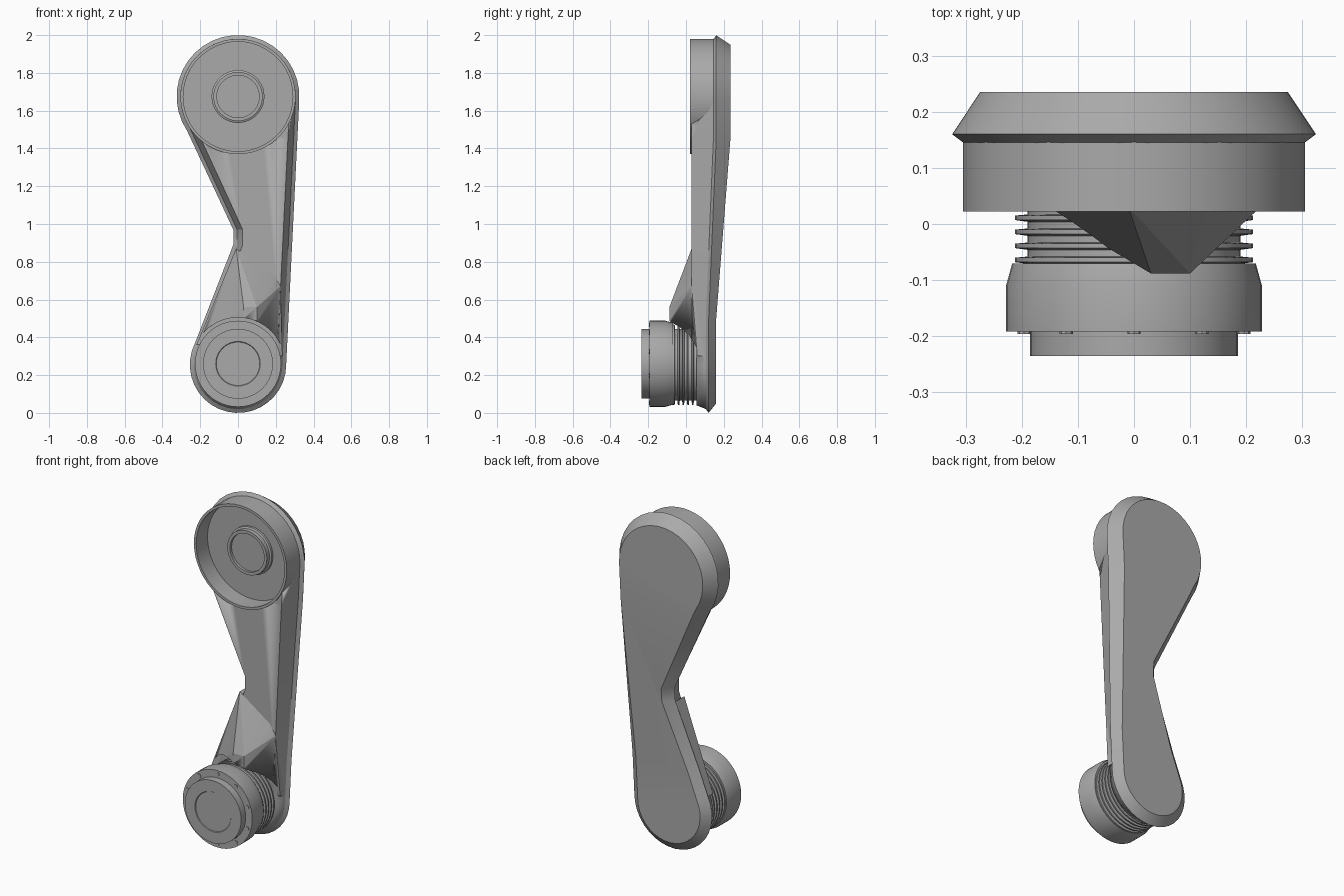
import bpy, bmesh, math
from mathutils import Vector

if "Cube" in bpy.data.objects:
    bpy.data.objects.remove(bpy.data.objects["Cube"])

grey = bpy.data.materials.new("plain_grey")
grey.use_nodes = True
grey.diffuse_color = (0.4, 0.4, 0.4, 1)
grey.node_tree.nodes["Principled BSDF"].inputs["Base Color"].default_value = (0.4, 0.4, 0.4, 1)

TOP_Z, TOP_R = 1.675, 0.325      # large pivot
LOW_Z, LOW_R = 0.255, 0.255      # small pivot


def finish(name, bm, angle=30):
    bmesh.ops.recalc_face_normals(bm, faces=bm.faces)
    mesh = bpy.data.meshes.new(name)
    bm.to_mesh(mesh)
    bm.free()
    mesh.materials.append(grey)
    obj = bpy.data.objects.new(name, mesh)
    bpy.context.collection.objects.link(obj)
    select(obj)
    bpy.ops.object.shade_smooth_by_angle(angle=math.radians(angle))
    return obj


def select(obj):
    bpy.ops.object.select_all(action='DESELECT')
    obj.select_set(True)
    bpy.context.view_layer.objects.active = obj


def loft(bm, loops):
    """Skin a list of equal closed loops and cap both ends."""
    rings = [[bm.verts.new(p) for p in loop] for loop in loops]
    n = len(rings[0])
    for a, b in zip(rings, rings[1:]):
        for i in range(n):
            j = (i + 1) % n
            bm.faces.new((a[i], a[j], b[j], b[i]))
    bm.faces.new(rings[0])
    bm.faces.new(rings[-1])


def arc(cz, r, start, end, steps, y=0.0):
    angles = [math.radians(start + (end - start) * i / steps) for i in range(steps + 1)]
    return [(r * math.cos(a), y, cz + r * math.sin(a)) for a in angles]


def lathe(name, cz, profile, sides=40):
    """Turned part along y from (radius, y) pairs."""
    bm = bmesh.new()
    loft(bm, [arc(cz, r, 0, 360, sides, y)[:-1] for r, y in profile])
    return finish(name, bm)


def cut(obj, cutter):
    mod = obj.modifiers.new("cut", 'BOOLEAN')
    mod.operation, mod.solver, mod.object = 'DIFFERENCE', 'EXACT', cutter
    select(obj)
    bpy.ops.object.modifier_apply(modifier=mod.name)


# Arm body: waisted outline with a chamfered rim and a tapering back
def outline(y, inset):
    points = arc(TOP_Z, TOP_R - inset, -4, 214, 22, y)
    points += [(-0.025 + inset, y, 0.97), (-0.025 + inset, y, 0.89)]
    return points + arc(LOW_Z, LOW_R - inset, 153, 360, 20, y)


bm = bmesh.new()
loft(bm, [outline(0.03, 0.05), outline(0.145, 0.02), outline(0.16, 0), outline(0.235, 0.05)])
for z in (1.45, 0.5):
    bmesh.ops.bisect_plane(bm, geom=bm.verts[:] + bm.edges[:] + bm.faces[:],
                           plane_co=(0, 0, z), plane_no=(0, 0, 1))
for v in bm.verts:
    taper = min(1, max(0, (1.45 - v.co.z) / 0.95))
    if v.co.y > 0.2:
        v.co.y -= 0.075 * taper
    elif v.co.y > 0.1:
        v.co.y -= 0.04 * taper
arm_body = finish("arm_body", bm, 20)

# Wedge shaped saddle rising behind the knob
bm = bmesh.new()
ridge = [(0.03, -0.088, 0.56), (0.1, -0.088, 0.56), (0.03, -0.088, 0.49), (0.1, -0.088, 0.49)]
foot = [(-0.01, 0.03, 0.87), (0.19, 0.03, 0.73), (0.225, 0.03, 0.67), (0.235, 0.06, 0.3),
        (-0.22, 0.06, 0.36), (-0.12, 0.03, 0.54)]
back = [(x, 0.11, z) for x, y, z in foot]
verts = [bm.verts.new(p) for p in ridge + foot + back]
bmesh.ops.convex_hull(bm, input=verts)
saddle = finish("saddle", bm, 15)

# Pockets for the cup and the knob
for parts, z, r, depth in (((arm_body,), TOP_Z, 0.295, 0.13),
                           ((arm_body, saddle), LOW_Z, 0.25, 0.055)):
    cutter = lathe("pocket_cutter", z, [(r, -0.3), (r, depth)])
    cutter.hide_render = True
    for part in parts:
        cut(part, cutter)
    bpy.data.objects.remove(cutter)

# Open cup with its floor and stepped boss
lathe("cup", TOP_Z, [(0.305, 0.155), (0.305, 0.022), (0.29, 0.022), (0.29, 0.128)], 48)
lathe("cup_boss", TOP_Z, [(0.14, 0.135), (0.14, 0.115), (0.13, 0.11), (0.13, 0.085),
                          (0.112, 0.085), (0.112, 0.1)])

# Ribbed neck between arm and knob
neck = [(0.19, 0.06)]
for i in range(5):
    y = 0.042 - 0.025 * i
    neck += [(0.19, y), (0.212, y - 0.002), (0.212, y - 0.01), (0.19, y - 0.013)]
lathe("ribbed_neck", LOW_Z, neck + [(0.19, -0.08)])

# Knob with raised cap and shallow recess
lathe("knob", 0.26, [(0.217, -0.07), (0.228, -0.11), (0.228, -0.192), (0.18, -0.192)], 48)
lathe("knob_cap", 0.26, [(0.185, -0.185), (0.185, -0.235), (0.118, -0.235), (0.115, -0.231)])

# Small studs around the knob face
for i in range(10):
    a = math.tau * (i + 0.5) / 10
    bm = bmesh.new()
    loft(bm, [[(0.206 * math.cos(a) + x, y, 0.26 + 0.206 * math.sin(a) + z)
               for x, _, z in arc(0, 0.012, 0, 360, 8)[:-1]] for y in (-0.19, -0.196)])
    finish("knob_stud", bm)
